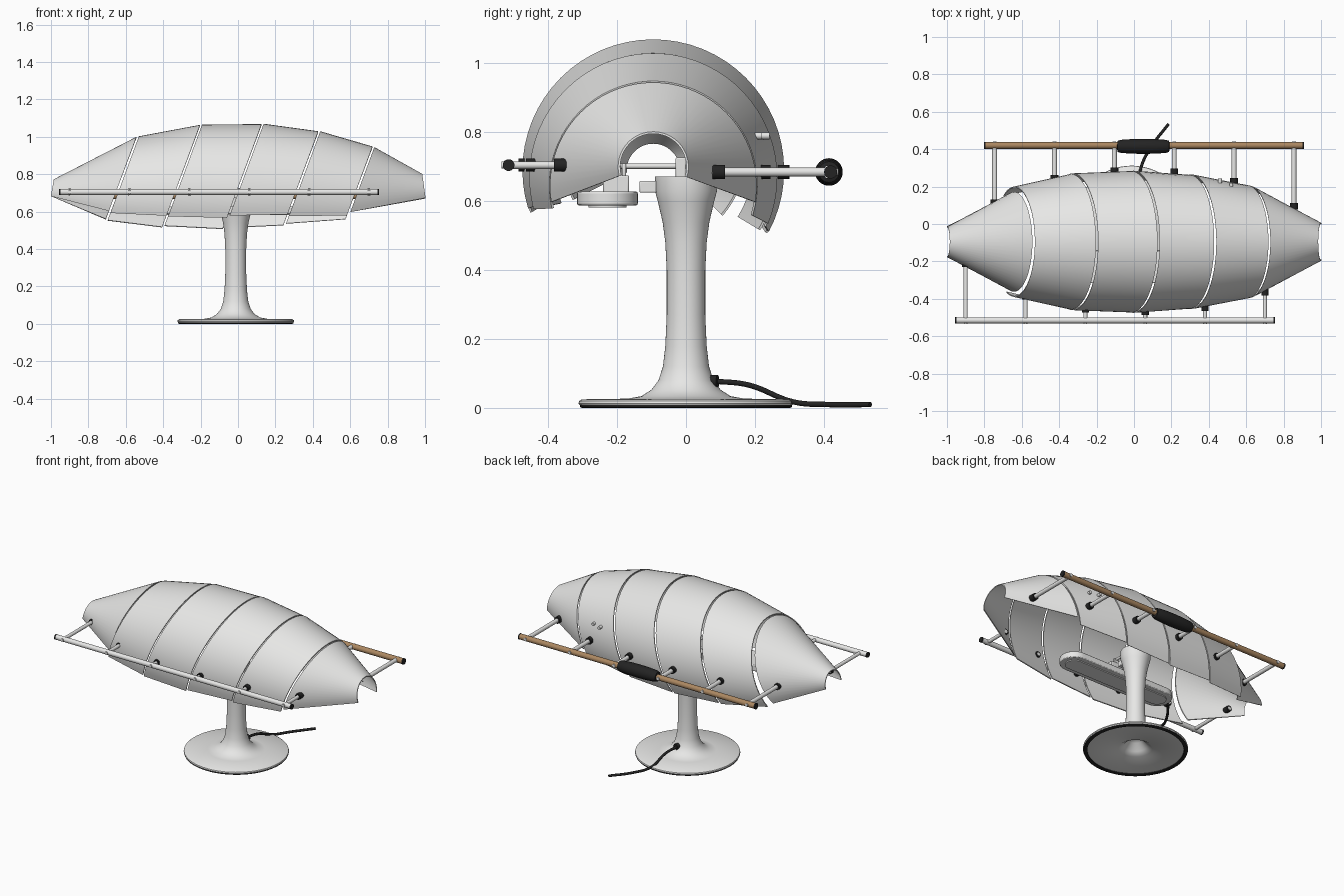
import bpy, bmesh, math
from mathutils import Vector

if "Cube" in bpy.data.objects:
    bpy.data.objects.remove(bpy.data.objects["Cube"])


def material(name, rgb):
    m = bpy.data.materials.new(name)
    m.use_nodes = True
    m.diffuse_color = (*rgb, 1)
    bsdf = next(n for n in m.node_tree.nodes if n.type == 'BSDF_PRINCIPLED')
    bsdf.inputs["Base Color"].default_value = (*rgb, 1)
    return m


GREY = material("light grey", (.8, .8, .79))
BLACK = material("black rubber", (.017, .017, .017))
WOOD = material("wood", (.41, .245, .12))


def finish(name, bm, mat, bevel=0):
    bmesh.ops.recalc_face_normals(bm, faces=bm.faces)
    mesh = bpy.data.meshes.new(name)
    bm.to_mesh(mesh)
    bm.free()
    ob = bpy.data.objects.new(name, mesh)
    bpy.context.collection.objects.link(ob)
    mesh.materials.append(mat)
    if bevel:
        mod = ob.modifiers.new("bevel", 'BEVEL')
        mod.width, mod.segments = bevel, 2
    bpy.ops.object.select_all(action='DESELECT')
    bpy.context.view_layer.objects.active = ob
    ob.select_set(True)
    bpy.ops.object.shade_smooth_by_angle(angle=math.radians(35))
    return ob


def rod(name, a, b, radius, mat, sides=20):
    a, b = Vector(a), Vector(b)
    bm = bmesh.new()
    bmesh.ops.create_cone(bm, cap_ends=True, segments=sides, radius1=radius,
                          radius2=radius, depth=(b - a).length)
    turn = (b - a).to_track_quat('Z', 'Y').to_matrix()
    bmesh.ops.rotate(bm, matrix=turn, verts=bm.verts)
    bmesh.ops.translate(bm, vec=(a + b) / 2, verts=bm.verts)
    return finish(name, bm, mat)


def box(name, centre, size, mat):
    bm = bmesh.new()
    bmesh.ops.create_cube(bm, size=1)
    bmesh.ops.scale(bm, vec=size, verts=bm.verts)
    bmesh.ops.translate(bm, vec=centre, verts=bm.verts)
    return finish(name, bm, mat, bevel=.004)


def lathe(name, profile, centre, mat, axis='Z', sides=64):
    bm = bmesh.new()
    verts = [bm.verts.new((r, 0, h)) for r, h in profile]
    edges = [bm.edges.new(p) for p in zip(verts, verts[1:])]
    bmesh.ops.spin(bm, geom=verts + edges, axis=(0, 0, 1), cent=(0, 0, 0),
                   angle=math.tau, steps=sides)
    bmesh.ops.remove_doubles(bm, verts=bm.verts, dist=.0005)
    if axis == 'X':
        for v in bm.verts:
            v.co = (v.co.z, v.co.y, -v.co.x)
    bmesh.ops.translate(bm, vec=centre, verts=bm.verts)
    return finish(name, bm, mat)


# Shade: six slanted shells, each lofted between two arcs with a thin wall
SHADE_Y = -.095


def arc(x_top, radius, z, lean, back, front, inset, steps=40):
    lo, hi = math.radians(-back), math.radians(180 + front)
    for i in range(steps + 1):
        t = lo + (hi - lo) * i / steps
        x = x_top + lean * radius * (math.sin(t) - 1)
        r = radius - inset
        yield x, SHADE_Y + r * math.cos(t), z + r * math.sin(t)


def shell(name, start, end):
    bm = bmesh.new()
    loops = [[bm.verts.new(p) for p in arc(*edge, inset)]
             for edge, inset in ((start, 0), (end, 0), (end, .006), (start, .006))]
    for k, row in enumerate(loops):
        nxt = loops[(k + 1) % 4]
        for i in range(len(row) - 1):
            bm.faces.new((row[i], row[i + 1], nxt[i + 1], nxt[i]))
    for i in (0, -1):
        bm.faces.new([row[i] for row in loops])
    finish(name, bm, GREY)


# Each edge: top x, radius, centre height, lean, back and front angle below level
LEAN = .37
SHELLS = [
    ((-.985, .083, .69, .17, 5, 5), (-.543, .267, .733, LEAN, 41, 29)),
    ((-.53, .295, .708, LEAN, 32, 23), (-.203, .362, .702, LEAN, 31, 20)),
    ((-.192, .366, .70, LEAN, 29, 20), (.126, .378, .69, LEAN, 29, 19)),
    ((.137, .38, .69, LEAN, 28, 17), (.429, .358, .672, LEAN, 24, 14)),
    ((.44, .36, .67, LEAN, 22, 15), (.719, .302, .647, LEAN, 17, 13)),
    ((.729, .30, .645, LEAN, 9, 9), (.985, .102, .70, -.14, 17, 15)),
]
for n, (start, end) in enumerate(SHELLS):
    shell(f"shade_shell_{n + 1}", start, end)

# Pair of small buttons on the back of the shade
for x, y in ((.46, .243), (.52, .22)):
    rod("shade_button", (x, y - .025, .79), (x, y, .79), .01, GREY)


# Side rails with posts, collars and end caps
def rail(name, y, z, x0, x1, radius, mat, posts, post_radius):
    side = 1 if y > 0 else -1
    rod(name, (x0, y, z), (x1, y, z), radius, mat, 28)
    for x, d in ((x0, -1), (x1, 1)):
        rod(name + "_end_cap", (x, y, z), (x + .008 * d, y, z), radius + .001, BLACK, 28)
    for i, shell_y in enumerate(posts):
        x = x0 + .05 + .32 * i
        rod(name + "_post", (x, shell_y - .02 * side, z), (x, y, z), post_radius, GREY)
        rod(name + "_collar", (x, shell_y - .018 * side, z),
            (x, shell_y + .018 * side, z), post_radius + .008, BLACK)
        rod(name + "_bolt", (x, y, z), (x, y + (radius + .004) * side, z), .01, GREY)


rail("front_rail", -.515, .705, -.95, .745, .016, GREY,
     (-.212, -.385, -.455, -.468, -.447, -.365), .011)
rail("back_rail", .42, .685, -.795, .90, .018, WOOD,
     (.112, .245, .283, .28, .228, .095), .013)

# Grip on the wooden rail
lathe("rail_grip", [(.018, -.14), (.03, -.137), (.035, -.12), (.039, -.06), (.04, 0),
                    (.039, .06), (.035, .12), (.03, .137), (.018, .14)],
      (.05, .415, .685), BLACK, 'X', 32)

# Pedestal: flared stem and disc base in one turned piece, hollow below
PX = -.012
lathe("pedestal", [(0, .09), (.04, .075), (.07, .035), (.1, .016), (.295, .008),
                   (.309, .008), (.312, .013), (.31, .02), (.303, .025), (.17, .027),
                   (.13, .034), (.1, .053), (.08, .08), (.067, .12), (.06, .18),
                   (.056, .27), (.056, .4), (.06, .48), (.068, .54), (.082, .6),
                   (.09, .63), (.09, .672), (0, .672)], (PX, 0, 0), GREY)
lathe("base_foot_ring", [(.286, .01), (.286, .002), (.29, 0), (.303, 0), (.308, .003),
                         (.308, .009)], (PX, 0, 0), BLACK)


# Light tray under the shade
def stadium(name, radius, z0, z1, mat, half=.32, steps=20, bevel=0):
    bm = bmesh.new()
    ring = []
    for end in (1, -1):
        for i in range(steps + 1):
            t = math.pi * i / steps - math.pi / 2
            ring.append(bm.verts.new((-.05 + end * (half + radius * math.cos(t)),
                                      -.228 + end * radius * math.sin(t), z0)))
    face = bm.faces.new(ring)
    top = bmesh.ops.extrude_face_region(bm, geom=[face])['geom']
    bmesh.ops.translate(bm, vec=(0, 0, z1 - z0),
                        verts=[v for v in top if isinstance(v, bmesh.types.BMVert)])
    return finish(name, bm, mat, bevel=bevel)


stadium("light_tray", .088, .588, .628, GREY, bevel=.005)
stadium("light_tray_lens", .055, .582, .59, GREY)

# Brackets joining the tray to the stem
box("tray_neck", (PX, -.203, .65), (.09, .075, .05), GREY)
box("tray_clip", (PX, -.18, .69), (.03, .012, .04), GREY)
rod("bracket_bar", (PX, -.19, .702), (PX, -.02, .702), .008, GREY)
box("bracket_block", (PX, -.015, .697), (.06, .03, .06), GREY)
box("bracket_step", (PX, -.11, .642), (.05, .05, .034), GREY)

# Power cord with its plug
rod("cord_plug", (0, .055, .077), (.01, .092, .077), .019, BLACK)
curve = bpy.data.curves.new("power_cord", 'CURVE')
curve.dimensions = '3D'
curve.bevel_depth = .008
curve.bevel_resolution = 3
curve.use_fill_caps = True
spline = curve.splines.new('BEZIER')
path = [(.005, .08, .078), (.02, .18, .067), (.04, .31, .018), (.09, .41, .01), (.185, .535, .01)]
spline.bezier_points.add(len(path) - 1)
for point, co in zip(spline.bezier_points, path):
    point.co = co
    point.handle_left_type = point.handle_right_type = 'AUTO'
curve.materials.append(BLACK)
bpy.context.collection.objects.link(bpy.data.objects.new("power_cord", curve))
